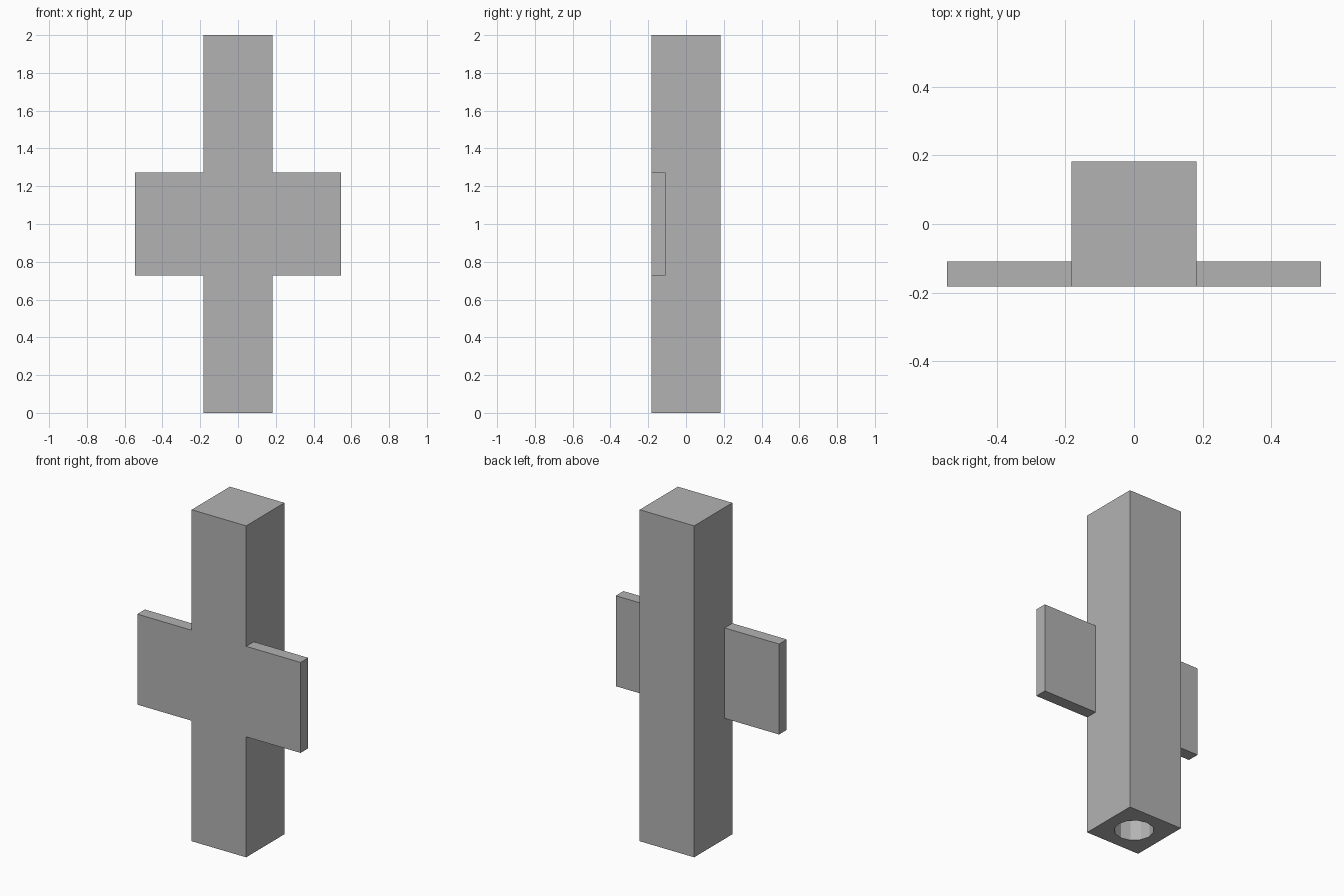
import bpy

default_cube = bpy.data.objects.get("Cube")
if default_cube:
    bpy.data.objects.remove(default_cube, do_unlink=True)

# Dimensions
HALF = 0.182          # half the width of the post
HEIGHT = 2.0
ARM_REACH = 0.545
ARM_THICK = 0.073
ARM_LOW, ARM_HIGH = 0.727, 1.273
BORE_RADIUS = 0.109
BORE_DEPTH = 0.55

# Single colour
grey = bpy.data.materials.new("plain_grey")
grey.use_nodes = True
colour = (0.45, 0.45, 0.45, 1)
grey.diffuse_color = colour
grey.node_tree.nodes["Principled BSDF"].inputs["Base Color"].default_value = colour


def box(name, low, high):
    """Box between two opposite corners, with its origin at the world centre."""
    centre = [(a + b) / 2 for a, b in zip(low, high)]
    bpy.ops.mesh.primitive_cube_add(size=1, location=centre)
    obj = bpy.context.object
    obj.name = name
    obj.scale = [b - a for a, b in zip(low, high)]
    bpy.ops.object.transform_apply(location=True, rotation=False, scale=True)
    obj.data.materials.append(grey)
    return obj


# Square post
post = box("post", (-HALF, -HALF, 0), (HALF, HALF, HEIGHT))

# Faceted blind hole in the underside
bpy.ops.mesh.primitive_cylinder_add(
    vertices=12, radius=BORE_RADIUS, depth=2 * BORE_DEPTH, location=(0, 0, 0))
cutter = bpy.context.object
cutter.name = "bore_cutter"
cutter.hide_render = True
cutter.data.materials.append(grey)

bore = post.modifiers.new("bore", 'BOOLEAN')
bore.operation = 'DIFFERENCE'
bore.solver = 'EXACT'
bore.object = cutter
bpy.context.view_layer.objects.active = post
bpy.ops.object.modifier_apply(modifier=bore.name)
bpy.data.objects.remove(cutter, do_unlink=True)

# Flat side arms, flush with the front of the post
arms = box("side_arms", (HALF, -HALF, ARM_LOW),
           (ARM_REACH, -HALF + ARM_THICK, ARM_HIGH))
arms.modifiers.new("mirror", 'MIRROR').use_axis[0] = True
